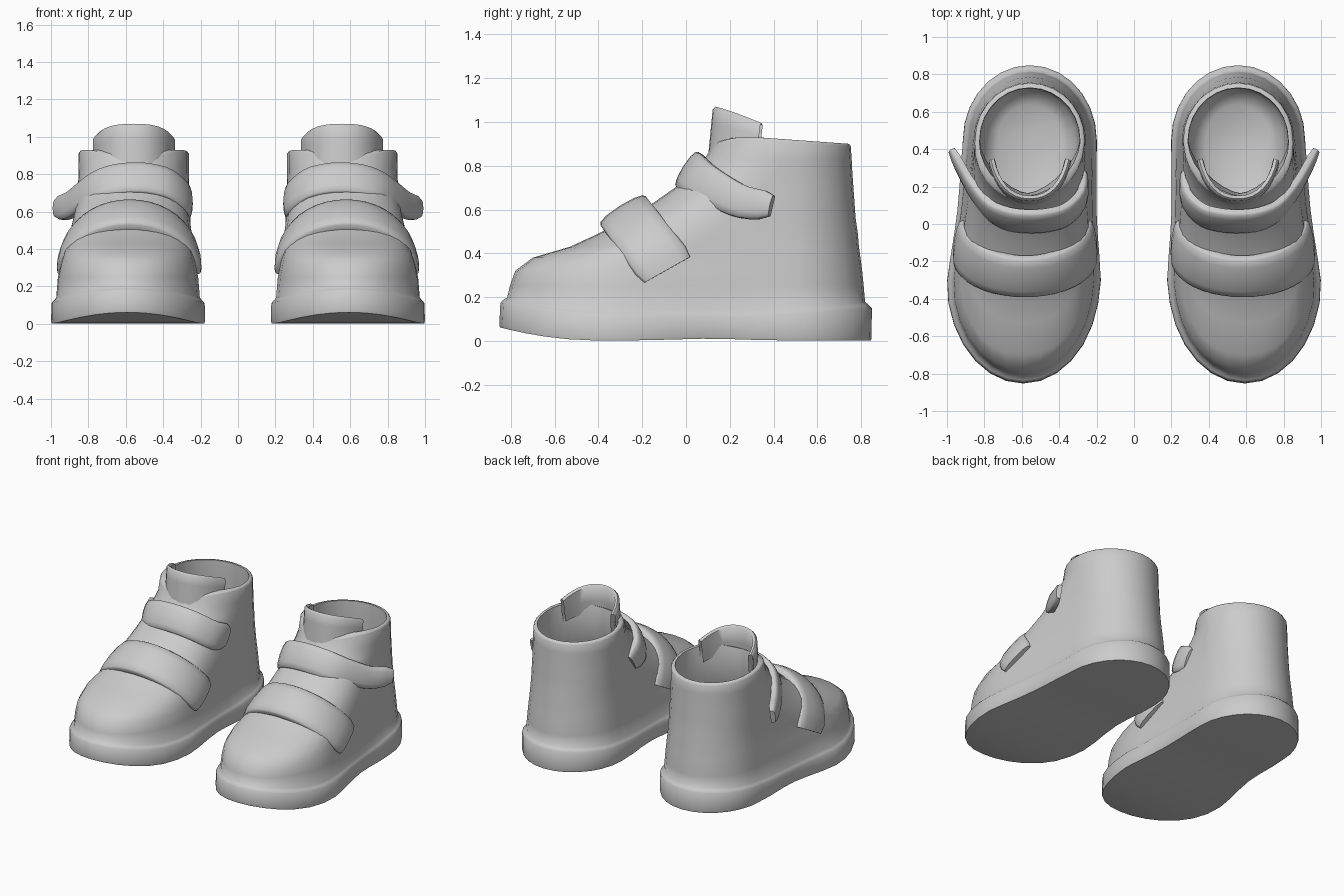
import bpy, bmesh, math
from mathutils import Vector

if "Cube" in bpy.data.objects:
    bpy.data.objects.remove(bpy.data.objects["Cube"])

grey = bpy.data.materials.new("grey")
grey.diffuse_color = (0.6, 0.6, 0.6, 1)
grey.use_nodes = True
grey.node_tree.nodes["Principled BSDF"].inputs["Base Color"].default_value = grey.diffuse_color
ARC, SIDE = 14, 6          # segments in each rounded end, and along each side
HEEL_Y = 0.45


def centre_x(y):
    return 0.557 + 0.035 * min(1, max(0, (HEEL_Y - y) / 0.85))


def ring(zf, yf, yb, wf, wh, yc, p=2.0, waist=0.0):
    """Foot-shaped outline: round toe at yf, waisted sides, round heel at yb."""
    pts = []
    for i in range(ARC + 1):
        a = math.pi * (i / ARC - 0.5)
        s, c = math.sin(a), max(0, math.cos(a))
        pts.append((math.copysign(abs(s) ** (2 / p), s) * wf, yc - (yc - yf) * c ** (2 / p)))
    side = []
    for i in range(1, SIDE):
        t = i / SIDE
        side.append((wf + (wh - wf) * t - waist * math.sin(math.pi * t) ** 2,
                     yc + (HEEL_Y - yc) * t))
    pts += side
    for i in range(ARC + 1):
        a = math.pi * (0.5 - i / ARC)
        pts.append((wh * math.sin(a), HEEL_Y + (yb - HEEL_Y) * math.cos(a)))
    pts += [(-x, y) for x, y in reversed(side)]
    return [Vector((centre_x(y) + x, y, zf(y))) for x, y in pts]


def finish(name, bm, angle=40):
    """Make the object, smooth it, and mirror it into a pair."""
    bmesh.ops.recalc_face_normals(bm, faces=bm.faces)
    mesh = bpy.data.meshes.new(name)
    bm.to_mesh(mesh)
    bm.free()
    mesh.materials.append(grey)
    ob = bpy.data.objects.new(name, mesh)
    bpy.context.collection.objects.link(ob)
    bpy.ops.object.select_all(action='DESELECT')
    ob.select_set(True)
    bpy.context.view_layer.objects.active = ob
    bpy.ops.object.shade_smooth_by_angle(angle=math.radians(angle))
    m = ob.modifiers.new("pair", 'MIRROR')
    m.use_mirror_merge = False
    return ob


def loft(name, rings, closed=True, angle=40, caps=(True, True)):
    """Skin a list of equal point rows; closed rows can get end caps."""
    bm = bmesh.new()
    rows = [[bm.verts.new(p) for p in r] for r in rings]
    n = len(rows[0])
    for a, b in zip(rows, rows[1:]):
        for i in range(n if closed else n - 1):
            j = (i + 1) % n
            bm.faces.new((a[i], a[j], b[j], b[i]))
    if closed and caps[0]:
        bm.faces.new(rows[0])
    if closed and caps[1]:
        bm.faces.new(rows[-1])
    return finish(name, bm, angle)


def flat(z):
    return lambda y: z


# Sole heights: toe spring, low arch, and a soft lip blending into the upper
def spring(y):
    return 0.002 + 0.06 * (max(0, -y - 0.4) / 0.45) ** 2 + 0.008 * math.exp(-((y - 0.1) / 0.2) ** 2)


def lip(y):
    return 0.11 + 0.065 * (max(0, -y - 0.3) / 0.55) ** 2 + 0.04 * max(0, (y - 0.3) / 0.55)


# Underside: strips across the foot, so the spring bends evenly
base = ring(spring, -0.85, 0.845, 0.408, 0.354, -0.3, 2.0, 0.024)
n, h = len(base), ARC // 2
bm = bmesh.new()
vs = [bm.verts.new(p) for p in base]
for k in range(n // 2):
    quad = [vs[(h + k) % n], vs[(h + k + 1) % n], vs[(h - k - 1) % n], vs[(h - k) % n]]
    quad = list(dict.fromkeys(quad))
    if len(quad) > 2:
        bm.faces.new(quad)
finish("sole_underside", bm)


# Boot: sole wall, outer wall, nearly level rim, inner wall and rounded floor
def rim(y):
    t = min(1, max(0, (y - 0.10) / 0.12))
    return 0.895 + 0.035 * t - 0.03 * max(0, (y - 0.33) / 0.42)


outer = [
    (0.25, -0.805, 0.812, 0.375, 0.326, -0.30, 2.0),
    (0.32, -0.78, 0.805, 0.36, 0.32, -0.28, 2.1),
    (0.38, -0.70, 0.797, 0.345, 0.315, -0.20, 2.25),
    (0.43, -0.53, 0.79, 0.335, 0.31, -0.05, 2.35),
    (0.49, -0.40, 0.785, 0.325, 0.305, 0.05, 2.35),
    (0.56, -0.27, 0.775, 0.312, 0.302, 0.15, 2.35),
    (0.63, -0.15, 0.77, 0.302, 0.30, 0.25, 2.3),
    (0.70, -0.05, 0.765, 0.297, 0.297, 0.33, 2.3),
    (0.77, 0.03, 0.76, 0.295, 0.295, 0.40, 2.2),
    (0.83, 0.085, 0.757, 0.295, 0.295, 0.43, 2.0)]
inner = [
    (0.80, 0.165, 0.725, 0.266, 0.266, 0.44, 1.55),
    (0.60, 0.12, 0.735, 0.27, 0.27, 0.42, 1.7),
    (0.42, 0.02, 0.74, 0.27, 0.265, 0.35, 1.9),
    (0.30, -0.06, 0.72, 0.25, 0.24, 0.25, 2.0),
    (0.24, 0.00, 0.64, 0.18, 0.17, 0.30, 2.0)]
loft("boot",
     [base,
      ring(lambda y: spring(y) + 0.012, -0.853, 0.848, 0.411, 0.358, -0.3, 2.0, 0.022),
      ring(lip, -0.848, 0.849, 0.41, 0.357, -0.3, 2.0, 0.012),
      ring(lambda y: lip(y) + 0.016, -0.835, 0.835, 0.396, 0.346, -0.3, 2.0, 0.008),
      ring(lambda y: lip(y) + 0.03, -0.817, 0.818, 0.384, 0.334, -0.3, 2.0, 0.004)]
     + [ring(flat(r[0]), *r[1:]) for r in outer]
     + [ring(lambda y: rim(y) - 0.012, 0.118, 0.753, 0.294, 0.294, 0.43),
        ring(rim, 0.125, 0.745, 0.286, 0.286, 0.43),
        ring(rim, 0.15, 0.728, 0.268, 0.268, 0.43, 1.75)]
     + [ring(flat(r[0]), *r[1:]) for r in inner], angle=65, caps=(False, True))


# Tongue: curved shell rising in front of the opening
def tongue_row(t, grow=0.0):
    row = []
    for i in range(17):
        u = i / 8 - 1
        a = u * 1.25
        top = 1.07 - 0.075 * abs(u) ** 2.2
        z = 0.76 + (top - 0.76) * t
        row.append(Vector((0.557 + (0.23 - grow) * math.copysign(abs(math.sin(a)) ** 0.9, a),
                           0.43 - (0.337 - grow) * math.cos(a) ** 0.9 + 0.03 * t, z)))
    return row


loft("tongue", [tongue_row(t) for t in (0, 0.25, 0.5, 0.75, 0.96)]
     + [tongue_row(1, 0.012), tongue_row(0.96, 0.03)]
     + [tongue_row(t, 0.035) for t in (0.6, 0.3)], closed=False, angle=60)


# Straps: a rounded flat section swept along a middle line
def strap(name, mids, halves, normals, thick, ends):
    section = [(-1, -0.9), (-1, 0.1), (-0.93, 0.5), (-0.6, 0.85), (0, 1),
               (0.6, 0.85), (0.93, 0.5), (1, 0.1), (1, -0.9)]
    rows = []
    last = len(mids) - 1
    for k, (m, h, n) in enumerate(zip(mids, halves, normals)):
        f = ends.get(min(k, last - k), 1)
        rows.append([m + h * s * f + n * thick * d * f for s, d in section])
    return loft(name, rows, True, 50)


# Lower strap arching over the instep
mids, halves, normals = [], [], []
for i in range(21):
    a = math.pi * (i / 20 - 0.5)
    s, c = math.sin(a), math.cos(a)
    front = Vector((0.583 + 0.372 * s, -0.20 - 0.19 * c, 0.26 + 0.268 * c))
    back = Vector((0.578 + 0.338 * s, 0.03 - 0.213 * c, 0.39 + 0.268 * c))
    mids.append((front + back) / 2)
    halves.append((back - front) / 2)
    tangent = Vector((0.355 * c, 0.2 * s, -0.268 * s))
    normals.append(tangent.cross(back - front).normalized())
strap("lower_strap", mids, halves, normals, 0.029, {0: 0.9})

# Upper strap with a loose end flaring away on the outer side
path = [(0.264, 0.25, 0.625), (0.278, 0.13, 0.675), (0.36, 0.045, 0.745), (0.46, 0.015, 0.775),
        (0.56, 0.008, 0.782), (0.67, 0.02, 0.77), (0.77, 0.065, 0.735), (0.85, 0.16, 0.68),
        (0.91, 0.26, 0.635), (0.975, 0.39, 0.617)]
pts = [Vector(p) for p in path]
ext = [2 * pts[0] - pts[1]] + pts + [2 * pts[-1] - pts[-2]]
mids = []
for k in range(len(pts) - 1):
    a, b, c, d = ext[k:k + 4]
    for t in (0, 1 / 3, 2 / 3):
        mids.append(0.5 * (2 * b + (c - a) * t + (2 * a - 5 * b + 4 * c - d) * t * t
                           + (3 * b - a - 3 * c + d) * t ** 3))
mids.append(pts[-1])
halves, normals = [], []
for k, m in enumerate(mids):
    t = k / (len(mids) - 1)
    e = max(0, (t - 0.6) / 0.4)
    tangent = mids[min(k + 1, len(mids) - 1)] - mids[max(k - 1, 0)]
    h = Vector((0, 0.05 - 0.035 * e, 0.08 - 0.014 * e))
    halves.append(h)
    normals.append(tangent.cross(h).normalized())
strap("upper_strap", mids, halves, normals, 0.026, {0: 0.7, 1: 0.95})
